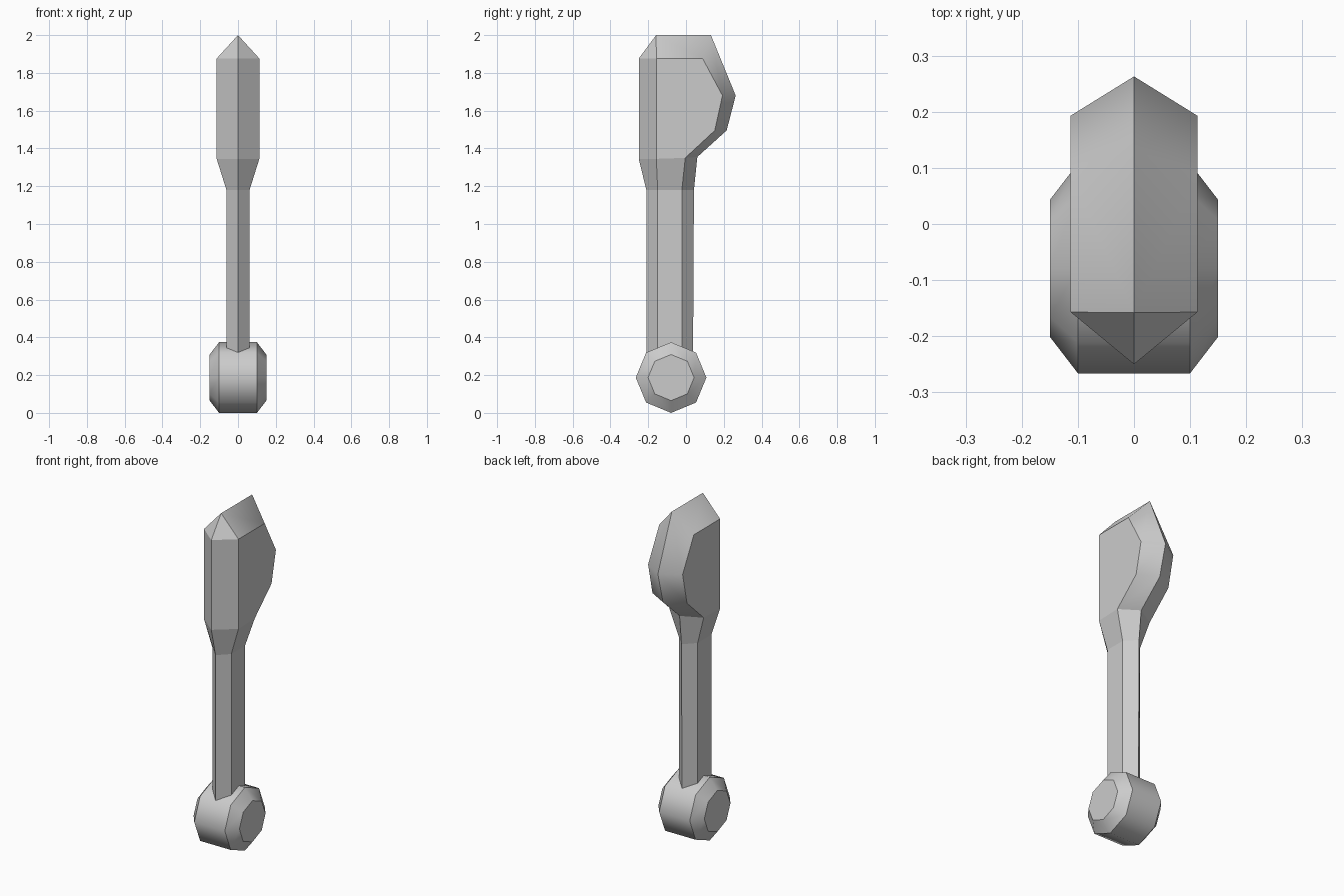
import bpy, bmesh
from math import sin, cos, pi

if "Cube" in bpy.data.objects:
    bpy.data.objects.remove(bpy.data.objects["Cube"])


def finish(bm, name, sharp):
    """Turn a bmesh into an object; smooth faces, sharp where the test says so."""
    bmesh.ops.remove_doubles(bm, verts=bm.verts, dist=1e-5)
    bmesh.ops.recalc_face_normals(bm, faces=bm.faces)
    for f in bm.faces:
        f.smooth = True
    for e in bm.edges:
        e.smooth = not sharp(e)
    me = bpy.data.meshes.new(name)
    bm.to_mesh(me)
    bm.free()
    ob = bpy.data.objects.new(name, me)
    bpy.context.collection.objects.link(ob)
    return ob


# Pommel: chamfered octagonal drum lying along x
bm = bmesh.new()
rings = []
for x, r in ((-0.15, 0.122), (-0.10, 0.187), (0.10, 0.187), (0.15, 0.122)):
    rings.append([bm.verts.new((x, -0.079 + r * sin(i * pi / 4), 0.187 + r * cos(i * pi / 4)))
                  for i in range(8)])
for a, b in zip(rings, rings[1:]):
    for i in range(8):
        j = (i + 1) % 8
        bm.faces.new((a[i], a[j], b[j], b[i]))
bm.faces.new(rings[0])
bm.faces.new(rings[-1])
finish(bm, "pommel", lambda e: abs(e.verts[0].co.x - e.verts[1].co.x) < 1e-4)

# Handle and head outline: (ridge y, ridge z, side half width, side y, side z)
outline = [
    (-0.21, 0.25, 0.061, -0.15, 0.25),
    (-0.21, 1.18, 0.061, -0.15, 1.18),
    (-0.25, 1.345, 0.113, -0.157, 1.345),
    (-0.25, 1.876, 0.113, -0.157, 1.876),
    (-0.158, 2.00, 0.113, -0.157, 1.876),
    (0.132, 2.00, 0.113, 0.088, 1.876),
    (0.263, 1.68, 0.113, 0.193, 1.68),
    (0.215, 1.495, 0.113, 0.152, 1.495),
    (0.06, 1.355, 0.113, -0.004, 1.35),
    (0.042, 1.18, 0.061, -0.022, 1.18),
    (0.037, 0.25, 0.061, -0.022, 0.25),
]
bm = bmesh.new()
ridge = [bm.verts.new((0, p[0], p[1])) for p in outline]
n = len(outline)
for s in (-1, 1):
    side = []
    for k, (_, _, w, y, z) in enumerate(outline):
        side.append(side[3] if k == 4 else bm.verts.new((s * w, y, z)))
    for k in range(n):
        j = (k + 1) % n
        loop = [ridge[k], ridge[j], side[j]]
        if side[k] is not side[j]:
            loop.append(side[k])
        bm.faces.new(loop)
    # Flat cheeks: shaft, taper and head
    bm.faces.new((side[0], side[1], side[9], side[10]))
    bm.faces.new((side[1], side[2], side[8], side[9]))
    bm.faces.new((side[2], side[3], *side[5:9]))
soft = [ridge[k].co.copy() for k in (5, 6, 7)]


# Only the cross edges round the back of the head stay soft
def blade_sharp(e):
    a, b = e.verts
    if abs(a.co.x) > abs(b.co.x):
        a, b = b, a
    crosses = abs(a.co.x) < 1e-4 and abs(b.co.x) > 0.01
    return not (crosses and any((a.co - c).length < 1e-4 for c in soft))


finish(bm, "handle_and_head", blade_sharp)
